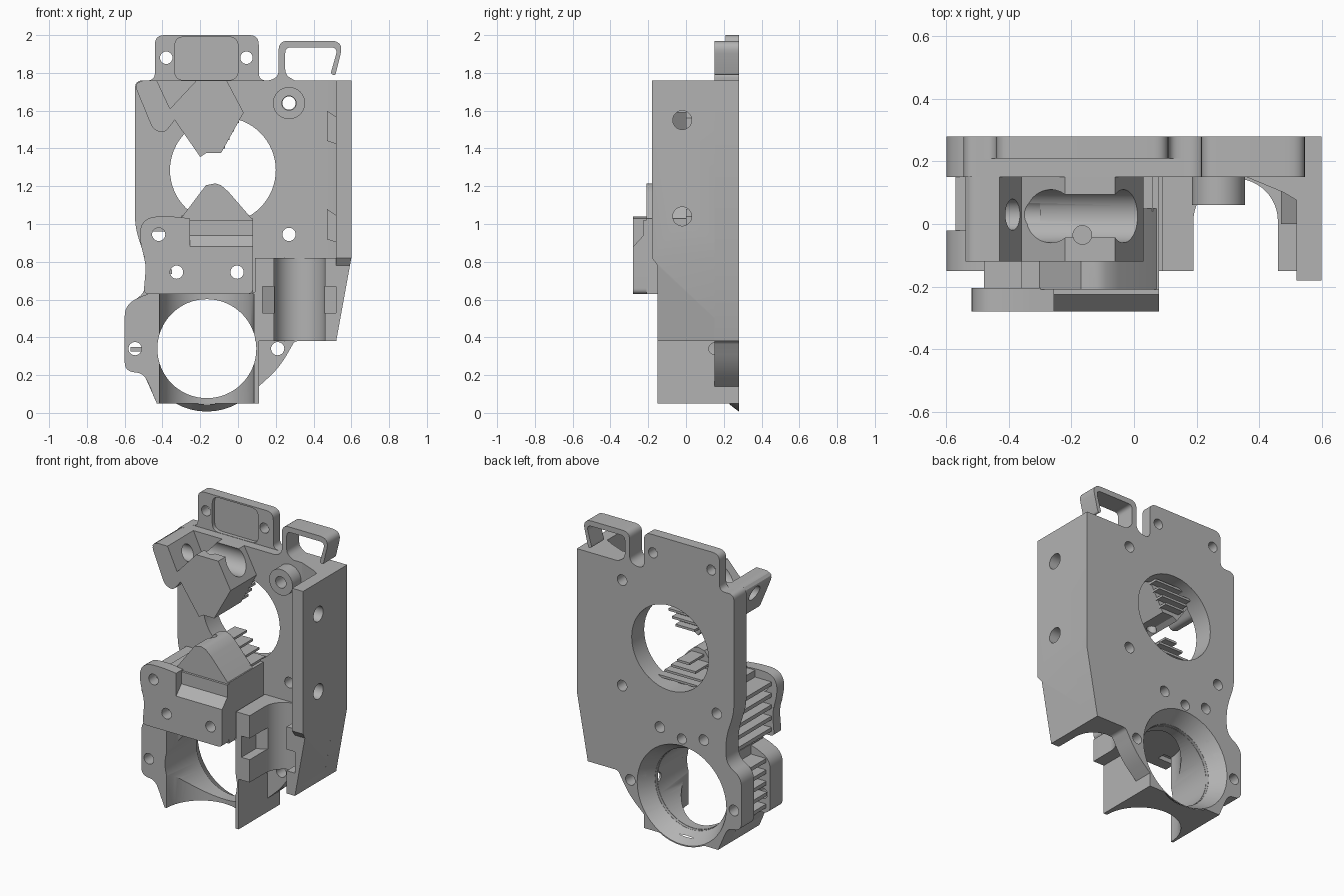
import bpy, bmesh
from math import sin, cos, pi, radians
from mathutils import Vector, Matrix

if "Cube" in bpy.data.objects:
    bpy.data.objects.remove(bpy.data.objects["Cube"])

grey = bpy.data.materials.new("plain grey plastic")
grey.use_nodes = True
GREY = (0.45, 0.45, 0.45, 1)
grey.diffuse_color = GREY
grey.node_tree.nodes["Principled BSDF"].inputs["Base Color"].default_value = GREY
parts = []
BACK, FACE = 0.28, 0.15          # rear and front faces of the carrier plate


def rounded(points, steps=6):
    """Turn (u, v, radius) corners into an outline with soft corners."""
    out = []
    for i, (u, v, *r) in enumerate(points):
        p = Vector((u, v))
        if not r:
            out.append(p)
            continue
        a = Vector(points[i - 1][:2]) - p
        b = Vector(points[(i + 1) % len(points)][:2]) - p
        a, b = p + a.normalized() * r[0], p + b.normalized() * r[0]
        for k in range(steps + 1):
            t = k / steps
            out.append(a * (1 - t) ** 2 + p * (2 * t * (1 - t)) + b * t * t)
    return out


def add(name, bm):
    bmesh.ops.recalc_face_normals(bm, faces=bm.faces)
    mesh = bpy.data.meshes.new(name)
    bm.to_mesh(mesh)
    bm.free()
    mesh.materials.append(grey)
    ob = bpy.data.objects.new(name, mesh)
    bpy.context.collection.objects.link(ob)
    parts.append(ob)
    return ob


def prism(name, points, lo, hi, axis="y"):
    """Extrude an outline: (x, z) along y, (y, z) along x, (x, y) along z."""
    place = {"y": lambda u, v, w: (u, w, v), "x": lambda u, v, w: (w, u, v),
             "z": lambda u, v, w: (u, v, w)}[axis]
    bm = bmesh.new()
    rim = rounded(points)
    ends = [[bm.verts.new(place(p[0], p[1], w)) for p in rim] for w in (lo, hi)]
    bm.faces.new(ends[0])
    bm.faces.new(ends[1])
    for i in range(len(rim)):
        bm.faces.new((ends[0][i - 1], ends[0][i], ends[1][i], ends[1][i - 1]))
    return add(name, bm)


def box(name, x0, x1, y0, y1, z0, z1):
    return prism(name, [(x0, z0), (x1, z0), (x1, z1), (x0, z1)], y0, y1)


def rod(name, u, v, r, lo, hi, axis="y", r2=None, sides=48):
    """Cylinder or cone along an axis, r at lo and r2 at hi."""
    bm = bmesh.new()
    bmesh.ops.create_cone(bm, cap_ends=True, segments=sides, radius1=r,
                          radius2=r if r2 is None else r2, depth=hi - lo)
    mid = (lo + hi) / 2
    turn, spot = {"y": (Matrix.Rotation(-pi / 2, 4, "X"), (u, mid, v)),
                  "x": (Matrix.Rotation(pi / 2, 4, "Y"), (mid, u, v)),
                  "z": (Matrix(), (u, v, mid))}[axis]
    bm.transform(Matrix.Translation(spot) @ turn)
    return add(name, bm)


def cut(ob, *cutters):
    """Subtract cutters, bake the result, and discard them."""
    for c in cutters:
        c.hide_render = True
        m = ob.modifiers.new("cut", "BOOLEAN")
        m.operation, m.solver, m.object = "DIFFERENCE", "EXACT", c
    dg = bpy.context.evaluated_depsgraph_get()
    baked = bpy.data.meshes.new_from_object(ob.evaluated_get(dg))
    ob.modifiers.clear()
    ob.data = baked
    for c in cutters:
        parts.remove(c)
        bpy.data.objects.remove(c)
    return ob


def holes(spots, r, lo, hi):
    return [rod("cutter", x, z, r, lo, hi, sides=24) for x, z in spots]


def flare():
    return rod("cutter", -.165, .34, .265, .18, .2801, r2=.325)


DUCT_X, DUCT_Z = -.165, .34

# Carrier plate with the two large openings and screw holes
plate = prism("carrier_plate", [
    (-.545, 1.76, .04), (.6, 1.76), (.6, .82), (.52, .38), (.3, .38, .02),
    (.22, .24, .08), (.11, .14), (.11, .05), (-.43, .05), (-.5, .21, .04),
    (-.6, .22, .05), (-.6, .57, .06), (-.49, .63, .06), (-.485, .8, .08),
    (-.545, .98, .06)], FACE, BACK)
cut(plate, rod("cutter", -.08, 1.285, .28, 0, .4, sides=64),
    rod("cutter", DUCT_X, DUCT_Z, .264, 0, .4), flare(),
    *holes([(.27, 1.64), (.27, .945), (.21, .34), (-.545, .34), (-.42, .945),
            (-.325, .745), (-.005, .745)], .035, 0, .4),
    *holes([(-.165, .71)], .033, .2, .4))

# Flared rear lip of the lower opening
lip = rod("duct_lip", DUCT_X, DUCT_Z, .272, .2, BACK, r2=.333)
cut(lip, flare(), rod("cutter", DUCT_X, DUCT_Z, .264, 0, .4))

# Top mounting tab with a shallow pocket
tab = prism("top_tab", [(-.5, 1.74), (-.5, 1.76), (-.44, 1.76, .04), (-.44, 2, .05),
                        (.11, 2, .05), (.11, 1.76, .04), (.17, 1.76), (.17, 1.74)],
            .21, BACK)
cut(tab, prism("cutter", [(-.335, 1.762, .05), (0, 1.762, .05), (0, 1.99, .05),
                          (-.335, 1.99, .05)], .1, .235),
    *holes([(-.38, 1.88), (.045, 1.88)], .033, 0, .4))

# Open cable hook
prism("cable_hook", [
    (.16, 1.75), (.16, 1.76), (.215, 1.775, .04), (.215, 1.97, .05), (.56, 1.97, .07),
    (.515, 1.785, .015), (.49, 1.795, .015), (.53, 1.935, .04), (.25, 1.935, .03),
    (.25, 1.79, .03), (.3, 1.76), (.3, 1.75)], FACE, BACK)

# Screw boss
boss = rod("screw_boss", .27, 1.64, .085, .06, FACE + .01)
cut(boss, *holes([(.27, 1.64)], .038, 0, .4))

# Tall side wall, tapering inward at the bottom
wall = prism("side_wall", [(-.18, 1.76), (-.18, .82), (-.15, .78), (-.15, .38),
                           (BACK, .38), (BACK, 1.76)], .52, .6, "x")
cut(wall, prism("cutter", [(.6, .82), (.7, .82), (.7, .2), (.487, .2)], -.5, .5),
    *[rod("cutter", -.02, z, .05, .4, .7, "x", sides=32) for z in (1.55, 1.04)])
prism("wall_fillet", [(.36, FACE + .01), (.36, FACE), (.48, .1), (.53, .07),
                      (.53, FACE + .01)], .8, 1.76, "z")
for z in (.9, 1.42):
    prism("wall_clip", [(.47, z + .02), (.53, z), (.53, z + .14), (.47, z + .18)], 0, .12)

# Rod cradle with a hexagonal nut slot across the middle
cradle = box("rod_cradle", .09, .53, -.15, FACE + .01, .38, .82)
cut(cradle, rod("cutter", .325, .01, .135, .2, 1, "z"),
    box("cutter", .19, .46, -.5, .01, .2, 1),
    prism("cutter", [(.13, -.5), (.52, -.5), (.52, 0), (.325, .11), (.13, 0)],
          .53, .67, "z"),
    prism("cutter", [(.6, .82), (.7, .82), (.7, .2), (.487, .2)], -.5, .5))

# Lower duct: upright bore meeting the round rear opening
duct = prism("lower_duct", [(-.43, .05), (.11, .05), (.11, .64), (-.46, .64), (-.46, .12)],
             -.15, FACE + .01)
cut(duct, rod("cutter", DUCT_X, -.15, .25, -.1, .63, "z", sides=64),
    rod("cutter", DUCT_X, DUCT_Z, .262, -.5, .5, sides=64),
    rod("cutter", .15, .34, .03, .08, .3, "x", sides=24))

# Side flange: front slab and ribs reaching back to the plate
flange = prism("side_flange", [(-.43, .06), (-.5, .21, .04), (-.6, .22, .05),
                               (-.6, .57, .06), (-.49, .63, .06), (-.43, .64)], -.15, -.02)
cut(flange, *holes([(-.545, .34)], .035, -.5, .5))
for i in range(5):
    z = .25 + i * .075
    box("flange_rib", -.57, -.44, -.03, FACE + .01, z, z + .025)

# Middle housing with a screw ear on its front
EAR = [(-.5, .63, .03), (.08, .63, .03), (.08, .88), (-.255, .88), (-.255, 1.03),
       (-.35, 1.04, .03), (-.52, 1.04, .1), (-.52, .88, .08), (-.485, .8, .06)]
ear_holes = [(-.42, .945), (-.325, .745), (-.005, .745)]
cut(prism("housing_front", EAR, -.28, -.205), *holes(ear_holes, .035, -.5, .5))
prism("housing_slope", [(-.28, .88), (-.225, .94), (-.225, 1.02), (-.2, 1.02),
                        (-.2, .88)], -.255, .08, "x")
cut(box("housing_core", -.36, .08, -.21, FACE + .01, .63, 1.03),
    *holes(ear_holes, .035, -.5, .5),
    rod("cutter", -.165, -.035, .03, .5, 1.5, "z", sides=24))
for i in range(5):
    z = .66 + i * .075
    box("housing_rib", -.48, -.35, -.21, FACE + .01, z, z + .025)

# Lower pointed guide with stepped fins behind it
guide = prism("lower_guide", [(-.31, 1.02), (.08, 1.02), (-.05, 1.17), (-.09, 1.205),
                              (-.12, 1.215), (-.17, 1.205)], -.21, .05)
cut(guide, rod("cutter", -.165, -.035, .03, .5, 1.5, "z", sides=24))
for i in range(4):
    z = 1.03 + .045 * i
    half = .18 - .045 * i
    box("lower_guide_fin", -.12 - half, -.12 + half, .04, .2, z, z + .015)

# Upper pointed guide: slanted arm, notch and cross bore
upper = prism("upper_guide", [
    (-.545, 1.73, .03), (-.45, 1.5, .03), (-.39, 1.48, .03), (-.335, 1.55), (-.2, 1.355),
    (-.17, 1.375), (-.09, 1.375), (.03, 1.59), (-.06, 1.76), (-.22, 1.76),
    (-.36, 1.61), (-.43, 1.76), (-.52, 1.76, .03)], -.12, FACE + .01)
cut(upper, rod("cutter", .025, 1.71, .085, -.34, .2, "x"),
    rod("cutter", .03, 1.67, .05, -.7, -.3, "x", sides=24),
    rod("cutter", -.165, -.035, .03, 1, 2, "z", sides=24))
for i in range(4):
    z = 1.4 + .045 * i
    half = .07 + .025 * i
    box("upper_guide_fin", -.14 - half, -.14 + half, .15, .21, z, z + .015)

# Smooth round surfaces, keep machined edges sharp
bpy.ops.object.select_all(action="DESELECT")
for ob in parts:
    ob.select_set(True)
bpy.context.view_layer.objects.active = plate
bpy.ops.object.shade_smooth_by_angle(angle=radians(30))
